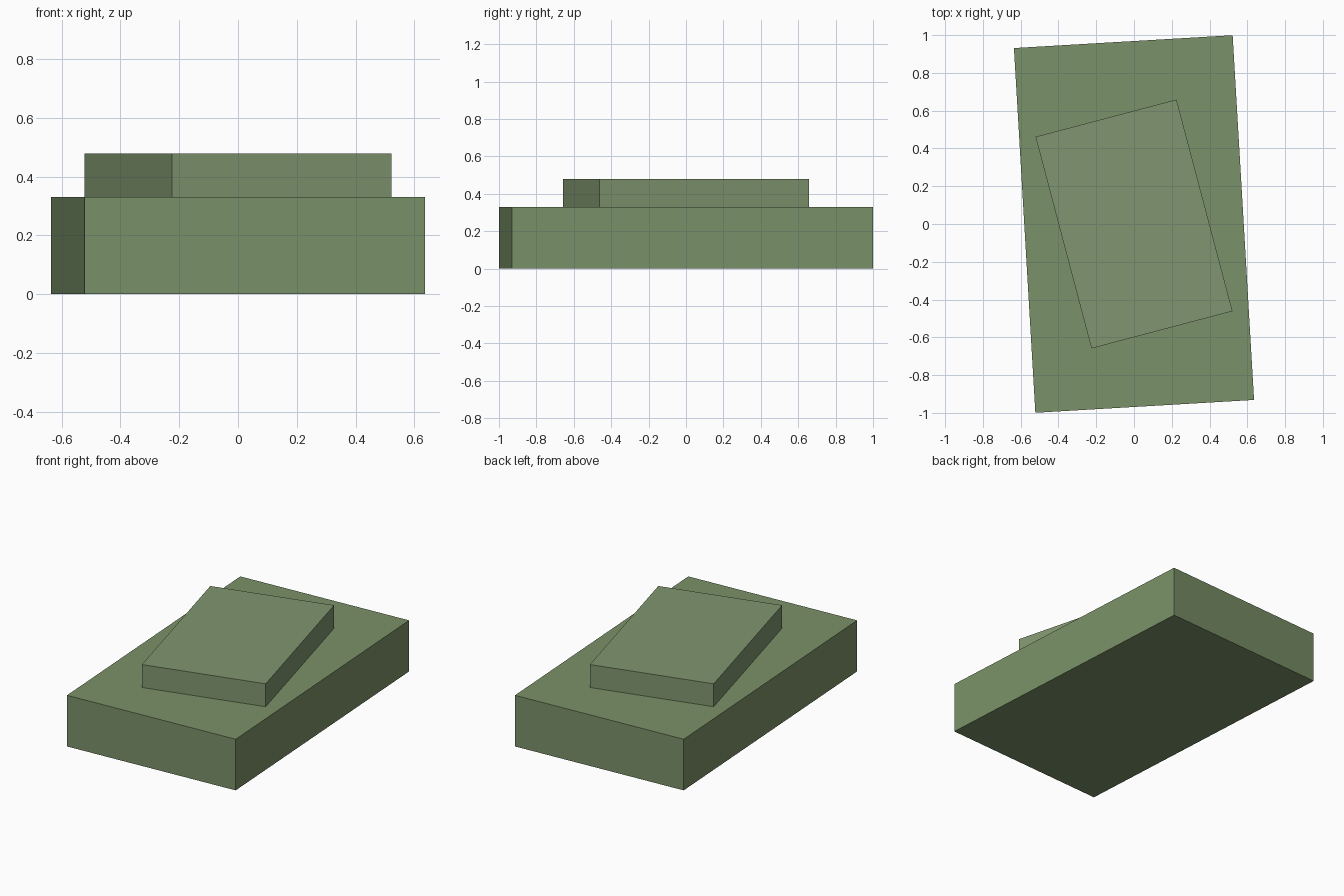
import bpy
from math import radians

if "Cube" in bpy.data.objects:
    bpy.data.objects.remove(bpy.data.objects["Cube"])


def slab(name, width, length, z0, z1, turn, colour):
    """Upright box centred on the origin, turned about z."""
    bpy.ops.mesh.primitive_cube_add(size=1, location=(0, 0, (z0 + z1) / 2),
                                    rotation=(0, 0, radians(turn)))
    ob = bpy.context.object
    ob.name = name
    ob.scale = (width, length, z1 - z0)
    bpy.ops.object.transform_apply(location=False, rotation=False, scale=True)
    mat = bpy.data.materials.new(name + "_green")
    mat.diffuse_color = (*colour, 1)
    mat.use_nodes = True
    mat.node_tree.nodes["Principled BSDF"].inputs["Base Color"].default_value = mat.diffuse_color
    ob.data.materials.append(mat)
    return ob


# Large lower block
slab("base_block", 1.16, 1.934, 0.0, 0.33, 3.36, (0.195, 0.284, 0.138))

# Smaller upper block, turned further round
slab("top_block", 0.772, 1.159, 0.33, 0.478, 14.8, (0.216, 0.305, 0.162))
